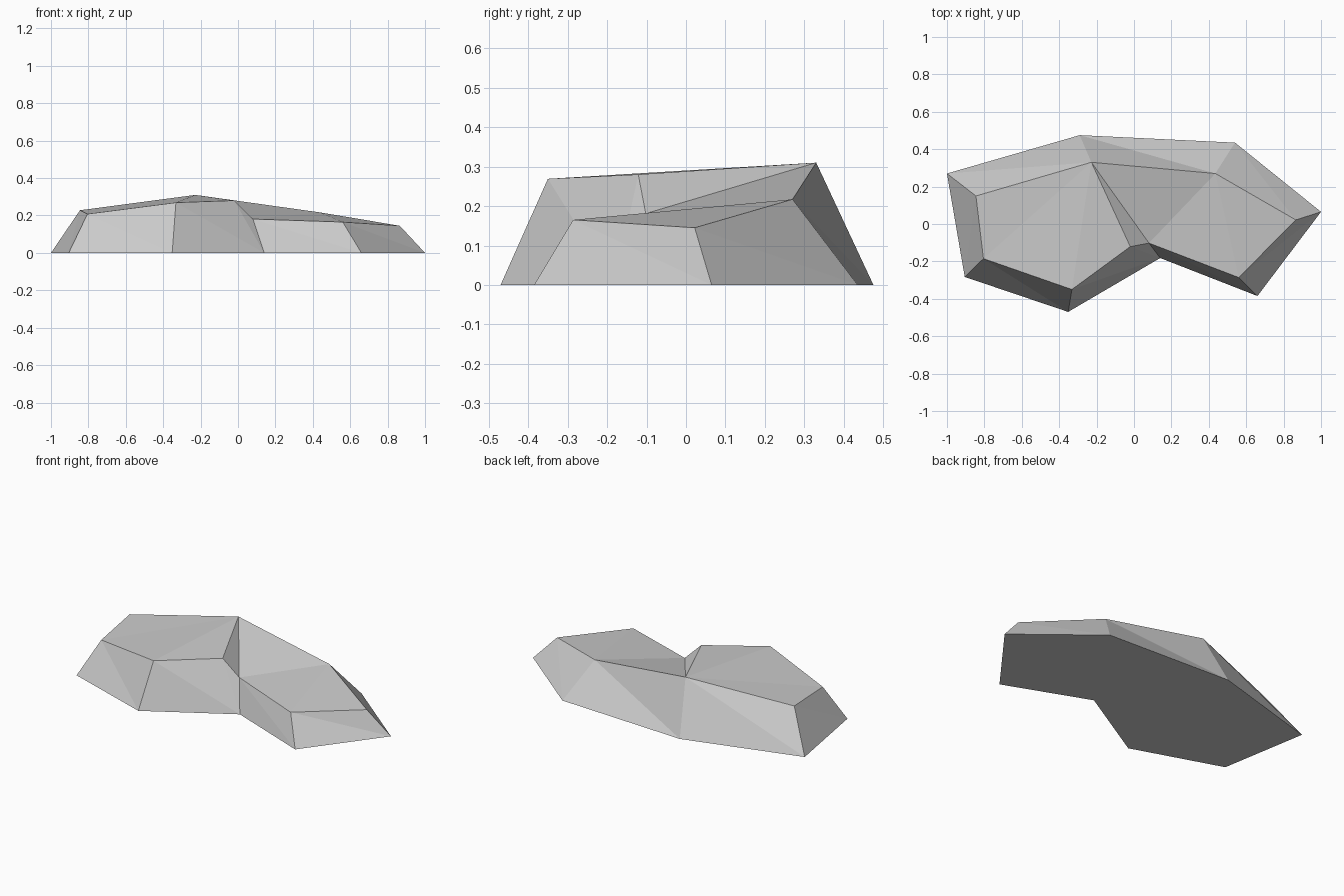
import bpy, bmesh

if "Cube" in bpy.data.objects:
    bpy.data.objects.remove(bpy.data.objects["Cube"])

# Ground outline, counter-clockwise seen from above
BASE = [(-1.0, 0.27), (-0.905, -0.283), (-0.352, -0.47), (0.14, -0.182),
        (0.66, -0.385), (1.0, 0.065), (0.54, 0.435), (-0.29, 0.475)]

# Upper rim: x, y, z and the ground point below it (the step shares point 3)
RIM = [(-0.845, 0.15, 0.228, 0), (-0.805, -0.185, 0.208, 1),
       (-0.332, -0.35, 0.269, 2), (-0.02, -0.121, 0.28, 3),
       (0.08, -0.102, 0.181, 3), (0.56, -0.286, 0.165, 4),
       (0.865, 0.022, 0.145, 5), (0.435, 0.27, 0.217, 6),
       (-0.228, 0.33, 0.31, 7)]

stone = bpy.data.materials.new("grey stone")
stone.diffuse_color = (0.6, 0.6, 0.6, 1)
stone.use_nodes = True
stone.node_tree.nodes["Principled BSDF"].inputs["Base Color"].default_value = stone.diffuse_color

bm = bmesh.new()
low = [bm.verts.new((x, y, 0)) for x, y in BASE]
top = [bm.verts.new(r[:3]) for r in RIM]

# Underside
bm.faces.new(low[::-1])

# Sloping sides, split into triangles
for i, r in enumerate(RIM):
    j = (i + 1) % len(RIM)
    a, b = low[r[3]], low[RIM[j][3]]
    if a is not b:
        bm.faces.new((a, b, top[i]))
    bm.faces.new((b, top[j], top[i]))

# Upper ledge, step and lower ledge, fanned from the peak and the back corner
for hub, ring in ((8, (0, 1, 2, 3, 4, 7)), (7, (4, 5, 6))):
    for i, j in zip(ring, ring[1:]):
        bm.faces.new((top[hub], top[i], top[j]))

bm.normal_update()
mesh = bpy.data.meshes.new("flat_rock")
bm.to_mesh(mesh)
bm.free()
mesh.materials.append(stone)
rock = bpy.data.objects.new("flat_rock", mesh)
bpy.context.collection.objects.link(rock)
